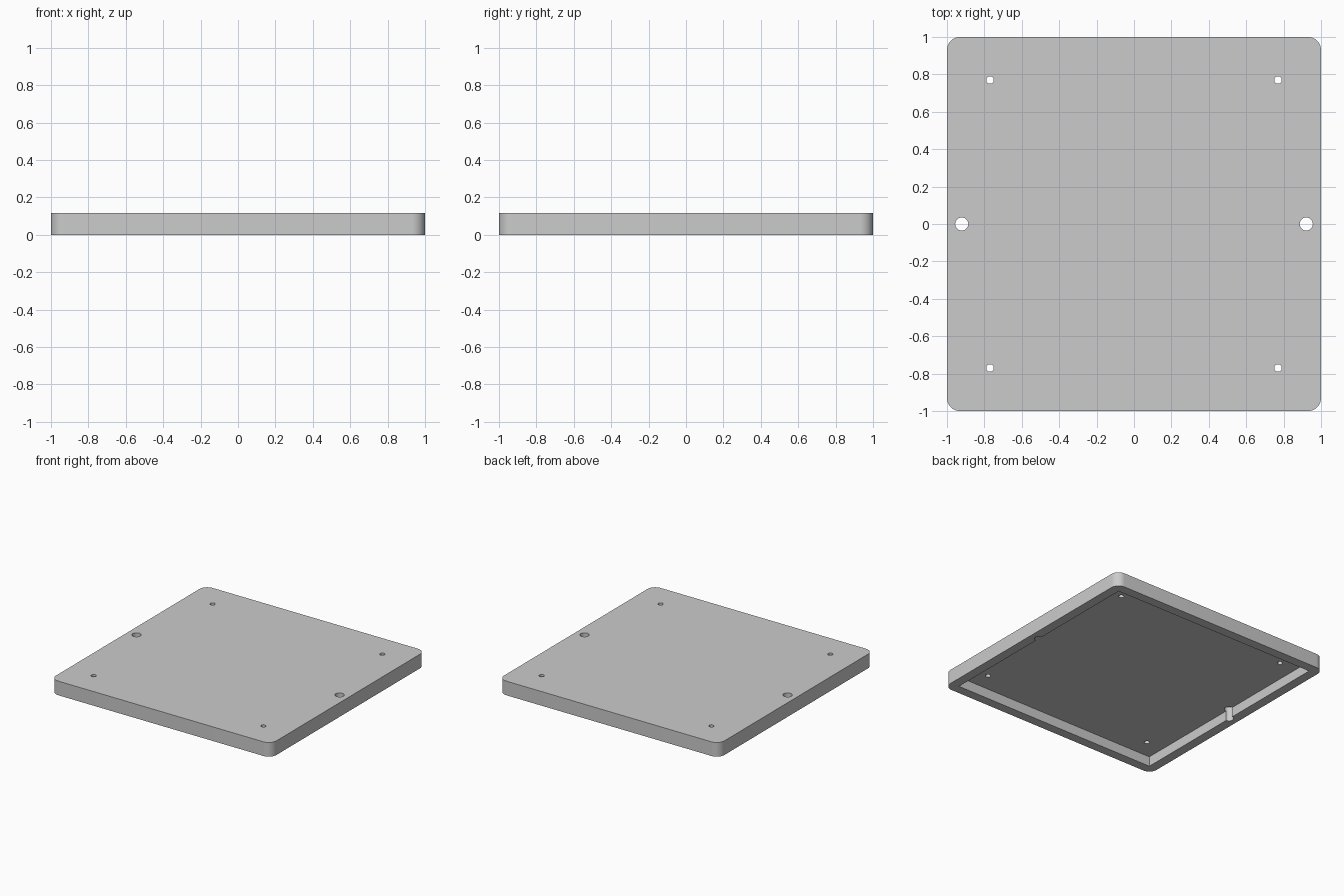
import bpy, bmesh, math
from mathutils import Matrix

cube = bpy.data.objects.get("Cube")
if cube:
    bpy.data.objects.remove(cube, do_unlink=True)

HEIGHT = 0.116
POCKET_DEPTH = 0.08
POCKET_HALF = 0.923
CORNER = 0.07

grey = bpy.data.materials.new("light_grey")
grey.use_nodes = True
colour = (0.6, 0.6, 0.6, 1)
grey.diffuse_color = colour
grey.node_tree.nodes["Principled BSDF"].inputs["Base Color"].default_value = colour


def finish(name, bm):
    mesh = bpy.data.meshes.new(name)
    bm.to_mesh(mesh)
    bm.free()
    mesh.materials.append(grey)
    obj = bpy.data.objects.new(name, mesh)
    bpy.context.collection.objects.link(obj)
    return obj


def block(name, half, z0, z1, radius=0):
    bm = bmesh.new()
    bmesh.ops.create_cube(bm, size=1, matrix=Matrix.Translation((0, 0, (z0 + z1) / 2))
                          @ Matrix.Diagonal((2 * half, 2 * half, z1 - z0, 1)))
    if radius:
        upright = [e for e in bm.edges if abs(e.verts[0].co.z - e.verts[1].co.z) > 0.01]
        bmesh.ops.bevel(bm, geom=upright, offset=radius, segments=12, profile=0.5, affect='EDGES')
    return finish(name, bm)


def cut(target, cutter):
    mod = target.modifiers.new(cutter.name, 'BOOLEAN')
    mod.operation = 'DIFFERENCE'
    mod.solver = 'EXACT'
    mod.object = cutter
    bpy.context.view_layer.objects.active = target
    bpy.ops.object.modifier_apply(modifier=mod.name)
    bpy.data.objects.remove(cutter, do_unlink=True)


# Rounded tray cover, hollowed from below
cover = block("cover_plate", 1, 0, HEIGHT, CORNER)
cut(cover, block("pocket_cutter", POCKET_HALF, -0.1, POCKET_DEPTH))

# Screw holes near the corners and larger holes at mid-sides
holes = [(x, y, 0.02) for x in (-0.77, 0.77) for y in (-0.77, 0.77)]
holes += [(x, 0, 0.035) for x in (-0.921, 0.921)]
for x, y, r in holes:
    bm = bmesh.new()
    bmesh.ops.create_cone(bm, cap_ends=True, segments=32, radius1=r, radius2=r, depth=1,
                          matrix=Matrix.Translation((x, y, 0)))
    cut(cover, finish("hole_cutter", bm))

# Smooth rounded walls, crisp rims
bpy.ops.object.select_all(action='DESELECT')
cover.select_set(True)
bpy.context.view_layer.objects.active = cover
bpy.ops.object.shade_smooth_by_angle(angle=math.radians(30))
